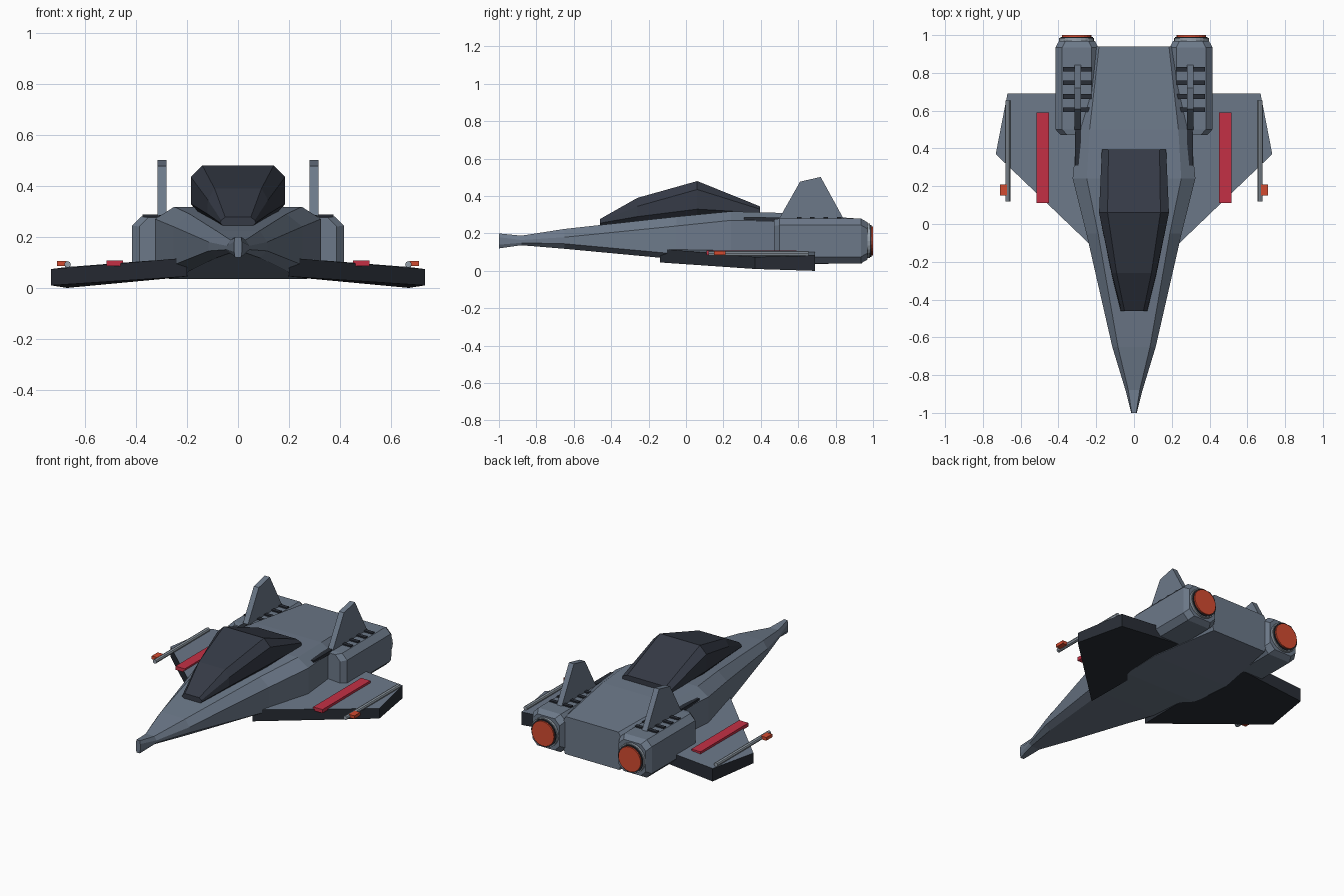
import bpy, bmesh, math
from mathutils import Matrix

if "Cube" in bpy.data.objects:
    bpy.data.objects.remove(bpy.data.objects["Cube"])


def mat(name, r, g, b):
    m = bpy.data.materials.new(name)
    m.diffuse_color = (r, g, b, 1)
    m.use_nodes = True
    m.node_tree.nodes["Principled BSDF"].inputs["Base Color"].default_value = m.diffuse_color
    return m


SLATE = mat("slate", 0.15, 0.19, 0.25)
DARK = mat("dark", 0.022, 0.027, 0.037)
GLASS = mat("glass", 0.035, 0.042, 0.06)
STEEL = mat("steel", 0.3, 0.35, 0.4)
RED = mat("red", 0.55, 0.03, 0.06)
ORANGE = mat("orange", 0.65, 0.07, 0.03)


def finish(name, bm, *mats, mirror=False):
    bmesh.ops.recalc_face_normals(bm, faces=bm.faces)
    me = bpy.data.meshes.new(name)
    bm.to_mesh(me)
    bm.free()
    ob = bpy.data.objects.new(name, me)
    bpy.context.collection.objects.link(ob)
    for m in mats:
        me.materials.append(m)
    if mirror:
        ob.modifiers.new("Mirror", 'MIRROR').use_mirror_merge = False
    return ob


def loft(name, rings, *mats, mirror=False):
    """Skin a list of equal-length point rings and cap both ends."""
    bm = bmesh.new()
    vs = [[bm.verts.new(p) for p in r] for r in rings]
    n = len(rings[0])
    for a, b in zip(vs, vs[1:]):
        for i in range(n):
            j = (i + 1) % n
            bm.faces.new((a[i], a[j], b[j], b[i]))
    bm.faces.new(vs[0])
    bm.faces.new(vs[-1])
    return finish(name, bm, *mats, mirror=mirror)


def symmetric(y, half):
    """Closed ring from a right-hand (x, z) half profile."""
    return [(x, y, z) for x, z in half] + [(-x, y, z) for x, z in reversed(half)]


def box(name, x, y, z, m):
    """Mirrored box from (min, max) ranges."""
    return loft(name, [[(x[0], v, z[0]), (x[1], v, z[0]), (x[1], v, z[1]), (x[0], v, z[1])]
                       for v in y], m, mirror=True)


def cylinder(name, r, y0, y1, m, x=0.304, z=0.16, seg=24):
    bm = bmesh.new()
    bmesh.ops.create_cone(bm, cap_ends=True, segments=seg, radius1=r, radius2=r, depth=y1 - y0,
                          matrix=Matrix.Translation((x, (y0 + y1) / 2, z)) @ Matrix.Rotation(math.pi / 2, 4, 'X'))
    return finish(name, bm, m, mirror=True)


# fuselage: needle nose widening into a chamfered body
# (y, bottom (x, z), lower side, upper side, top)
hull = [
    (-1.00, (0.012, 0.12), (0.015, 0.14), (0.015, 0.18), (0.012, 0.20)),
    (-0.88, (0.030, 0.137), (0.045, 0.15), (0.045, 0.165), (0.030, 0.188)),
    (-0.65, (0.085, 0.118), (0.115, 0.145), (0.115, 0.18), (0.085, 0.224)),
    (-0.05, (0.20, 0.062), (0.252, 0.09), (0.252, 0.24), (0.19, 0.29)),
    (0.24, (0.255, 0.04), (0.325, 0.075), (0.325, 0.27), (0.25, 0.318)),
    (0.50, (0.27, 0.035), (0.30, 0.07), (0.30, 0.27), (0.235, 0.31)),
    (0.94, (0.19, 0.04), (0.20, 0.07), (0.20, 0.25), (0.185, 0.278)),
]
loft("fuselage", [symmetric(s[0], s[1:]) for s in hull], SLATE)

# faceted canopy
canopy = [
    (-0.46, (0.05, 0.235), (0.07, 0.255), (0.066, 0.265), (0.05, 0.277)),
    (-0.26, (0.09, 0.26), (0.12, 0.29), (0.118, 0.345), (0.092, 0.39)),
    (0.06, (0.145, 0.285), (0.185, 0.33), (0.185, 0.435), (0.14, 0.48)),
    (0.395, (0.14, 0.29), (0.17, 0.31), (0.17, 0.33), (0.135, 0.345)),
]
loft("canopy", [symmetric(s[0], s[1:]) for s in canopy], GLASS)


# engine nacelles: octagonal blocks with tapered rear rim
def octagon(y, w, h, c):
    pts = [(w, h - c), (w - c, h), (c - w, h), (-w, h - c), (-w, c - h), (c - w, -h), (w - c, -h), (w, c - h)]
    return [(0.302 + px, y, 0.16 + pz) for px, pz in pts]


loft("engine_nacelle", [octagon(0.47, 0.085, 0.115, 0.035), octagon(0.50, 0.113, 0.12, 0.035),
                        octagon(0.935, 0.113, 0.12, 0.035), octagon(0.97, 0.095, 0.1, 0.035)],
     SLATE, mirror=True)
cylinder("exhaust_ring", 0.092, 0.96, 0.985, STEEL)
cylinder("exhaust_liner", 0.086, 0.97, 0.991, DARK)
cylinder("exhaust_glow", 0.078, 0.98, 1.0, ORANGE)

# wings: drooping slab, light top and dark edges and underside
plan = [(0.20, -0.14, 0.118, 0.045), (0.732, 0.37, 0.074, 0.01),
        (0.67, 0.69, 0.082, 0.0), (0.19, 0.69, 0.118, 0.045)]
wing = loft("wing", [[(x, y, b) for x, y, t, b in plan], [(x, y, t) for x, y, t, b in plan]],
            SLATE, DARK, mirror=True)
for p in wing.data.polygons:
    p.material_index = 0 if p.normal.z > 0.5 else 1

# wing stripes and tip guns
box("wing_stripe", (0.45, 0.515), (0.11, 0.59), (0.085, 0.108), RED)
cylinder("gun_barrel", 0.013, 0.12, 0.655, STEEL, x=0.668, z=0.092, seg=8)
box("gun_light", (0.672, 0.71), (0.15, 0.21), (0.085, 0.105), ORANGE)

# tail fins
fin = [(0.49, 0.265), (0.61, 0.477), (0.72, 0.502), (0.85, 0.265)]
loft("tail_fin", [[(x, y, z) for y, z in fin] for x in (0.281, 0.316)], SLATE, mirror=True)

# nacelle vents and shoulder strips
for i, y in enumerate((0.605, 0.675, 0.748, 0.82)):
    box(f"vent_{i + 1}", (0.225, 0.375), (y - 0.012, y + 0.012), (0.27, 0.288), DARK)
box("shoulder_strip", (0.281, 0.312), (0.31, 0.50), (0.265, 0.286), DARK)
